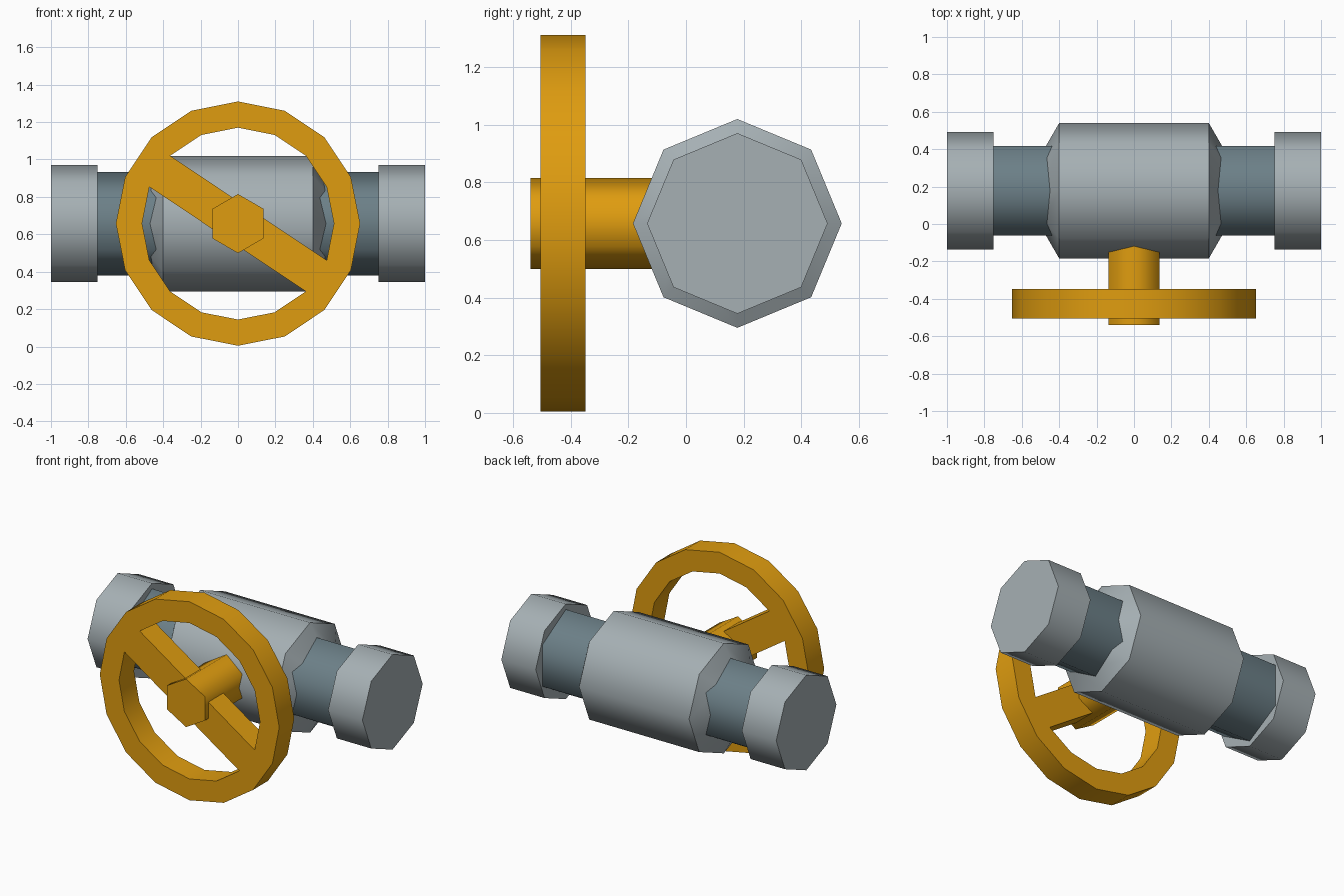
import bpy, bmesh, math
from mathutils import Vector

if "Cube" in bpy.data.objects:
    bpy.data.objects.remove(bpy.data.objects["Cube"])

AXIS_Y, AXIS_Z = 0.178, 0.657   # pipe centre line


def material(name, rgb):
    m = bpy.data.materials.new(name)
    m.diffuse_color = (*rgb, 1)
    m.use_nodes = True
    m.node_tree.nodes["Principled BSDF"].inputs["Base Color"].default_value = m.diffuse_color
    return m


STEEL = material("light steel", (0.38, 0.434, 0.456))
DARK = material("dark steel", (0.15, 0.215, 0.245))
ORANGE = material("valve orange", (0.74, 0.335, 0.005))


def finish(name, bm, mat):
    bmesh.ops.recalc_face_normals(bm, faces=bm.faces)
    mesh = bpy.data.meshes.new(name)
    bm.to_mesh(mesh)
    bm.free()
    mesh.materials.append(mat)
    ob = bpy.data.objects.new(name, mesh)
    bpy.context.collection.objects.link(ob)
    return ob


def ring(bm, sides, r, t, axis):
    """Ring of verts at position t along the x or y axis, first vertex on top."""
    verts = []
    for i in range(sides):
        a = math.tau * i / sides
        s, c = r * math.sin(a), AXIS_Z + r * math.cos(a)
        verts.append(bm.verts.new((t, AXIS_Y + s, c) if axis == "x" else (s, t, c)))
    return verts


def bridge(bm, a, b):
    """Smooth wall between two rings, with sharp rims."""
    n = len(a)
    for i in range(n):
        j = (i + 1) % n
        bm.faces.new((a[i], a[j], b[j], b[i])).smooth = True
    for loop in (a, b):
        for i in range(n):
            bm.edges.get((loop[i], loop[(i + 1) % n])).smooth = False


def lathe(name, profile, sides, axis, mat):
    """Closed faceted solid from (position, radius) pairs."""
    bm = bmesh.new()
    rings = [ring(bm, sides, r, t, axis) for t, r in profile]
    for a, b in zip(rings, rings[1:]):
        bridge(bm, a, b)
    bm.faces.new(rings[0])
    bm.faces.new(rings[-1])
    return finish(name, bm, mat)


# valve body with chamfered ends
lathe("valve_body", [(-0.482, 0.22), (-0.4, 0.362), (0.4, 0.362), (0.482, 0.22)],
      8, "x", STEEL)

# necks and end flanges on both sides
for side, s in (("left", -1), ("right", 1)):
    lathe(side + "_neck", [(s * 0.4, 0.277), (s * 0.76, 0.277)], 6, "x", DARK)
    lathe(side + "_flange", [(s * 0.75, 0.313), (s * 1.0, 0.313)], 8, "x", STEEL)

# stem running into the body
lathe("stem", [(-0.54, 0.158), (0.0, 0.158)], 6, "y", ORANGE)

# handwheel: 16-sided rim, with a bar bridging two opposite inner faces
SIDES, Y0, Y1 = 16, -0.504, -0.348
bm = bmesh.new()
out0, in0 = ring(bm, SIDES, 0.653, Y0, "y"), ring(bm, SIDES, 0.513, Y0, "y")
out1, in1 = ring(bm, SIDES, 0.653, Y1, "y"), ring(bm, SIDES, 0.513, Y1, "y")
bridge(bm, out0, out1)
bridge(bm, in0, in1)
for o, n in ((out0, in0), (out1, in1)):
    for i in range(SIDES):
        j = (i + 1) % SIDES
        bm.faces.new((o[i], o[j], n[j], n[i]))
K = (5, 6, 13, 14)   # inner corners joined by the bar
bm.faces.remove(bm.faces.get([in0[5], in0[6], in1[6], in1[5]]))
bm.faces.remove(bm.faces.get([in0[13], in0[14], in1[14], in1[13]]))
for loop in (in0, in1):
    bm.faces.new([loop[k] for k in K])
for a, b in ((6, 13), (14, 5)):
    bm.faces.new((in0[a], in0[b], in1[b], in1[a]))
for a in K:
    bm.edges.get((in0[a], in1[a])).smooth = False
finish("handwheel", bm, ORANGE)
